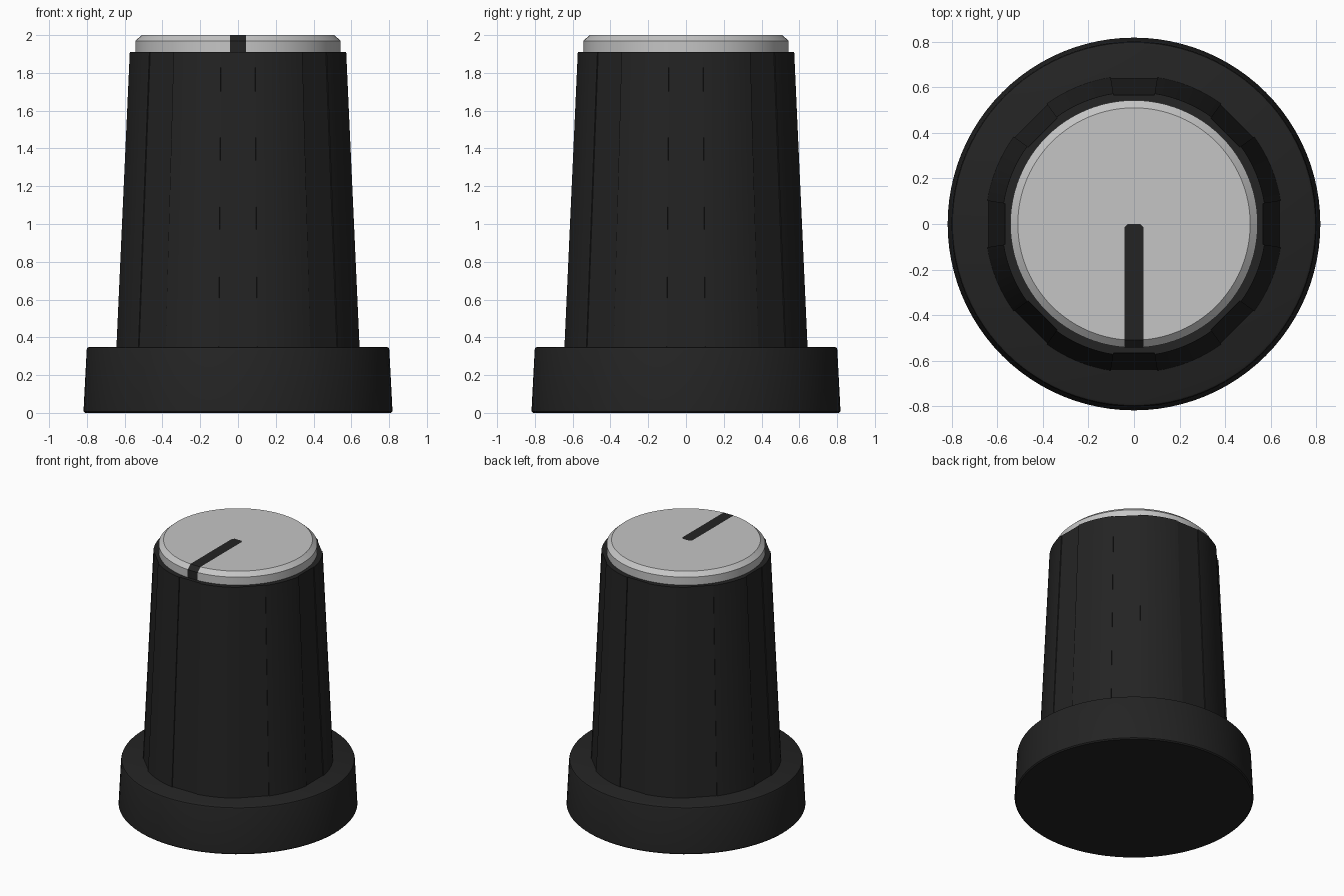
import bpy, bmesh, math
from mathutils import Vector

cube = bpy.data.objects.get("Cube")
if cube:
    bpy.data.objects.remove(cube, do_unlink=True)


def material(name, rgb):
    m = bpy.data.materials.new(name)
    m.use_nodes = True
    color = (*rgb, 1.0)
    m.diffuse_color = color
    m.node_tree.nodes["Principled BSDF"].inputs["Base Color"].default_value = color
    return m


BLACK = material("matte black", (0.017, 0.017, 0.017))
SILVER = material("light grey", (0.56, 0.56, 0.56))


def loft(bm, rings):
    """Join closed rings of points into a capped solid."""
    loops = [[bm.verts.new(p) for p in ring] for ring in rings]
    n = len(loops[0])
    for low, high in zip(loops, loops[1:]):
        for i in range(n):
            j = (i + 1) % n
            bm.faces.new((low[i], low[j], high[j], high[i]))
    bm.faces.new(loops[0][::-1])
    bm.faces.new(loops[-1])


def circle(r, z, n=96):
    return [(r * math.cos(2 * math.pi * i / n), r * math.sin(2 * math.pi * i / n), z)
            for i in range(n)]


def finish(bm, name, mats, angle):
    mesh = bpy.data.meshes.new(name)
    bm.to_mesh(mesh)
    bm.free()
    obj = bpy.data.objects.new(name, mesh)
    bpy.context.collection.objects.link(obj)
    for m in mats:
        mesh.materials.append(m)
    bpy.ops.object.select_all(action="DESELECT")
    obj.select_set(True)
    bpy.context.view_layer.objects.active = obj
    bpy.ops.object.shade_smooth_by_angle(angle=math.radians(angle))
    return obj


# Flared base skirt with softened edges
bm = bmesh.new()
loft(bm, [circle(r, z) for r, z in
          ((0.81, 0.0), (0.818, 0.008), (0.801, 0.335), (0.797, 0.345), (0.787, 0.35))])
finish(bm, "base_skirt", [BLACK], 30)


# Tapered grip with eight shallow flats
def grip_ring(r, flat, z):
    pts = []
    for k in range(8):
        mid = k * math.pi / 4
        for deg in (-9, 9):          # flat, slightly recessed
            a = math.radians(deg)
            d = flat / math.cos(a)
            pts.append((d * math.cos(mid + a), d * math.sin(mid + a), z))
        for s in range(9):           # rounded section up to the next flat
            a = mid + math.radians(9 + 27 * s / 8)
            pts.append((r * math.cos(a), r * math.sin(a), z))
    return pts


bm = bmesh.new()
loft(bm, [grip_ring(0.652, 0.639, 0.34), grip_ring(0.580, 0.567, 1.91)])
finish(bm, "grip", [BLACK], 20)

# Chamfered cap; the pointer is cut into its faces
bm = bmesh.new()
loft(bm, [circle(r, z) for r, z in ((0.543, 1.9), (0.543, 1.97), (0.51, 2.0))])
W = 0.042
cuts = [((W, 0, 0), (1, 0, 0)), ((-W, 0, 0), (-1, 0, 0)), ((0, 0, 0), (0, 1, 0)),
        ((W, -0.014, 0), (1, 1, 0)), ((-W, -0.014, 0), (-1, 1, 0))]
for co, no in cuts:
    bmesh.ops.bisect_plane(bm, geom=bm.verts[:] + bm.edges[:] + bm.faces[:],
                           plane_co=co, plane_no=no)
for f in bm.faces:
    c = f.calc_center_median()
    inside = all((c - Vector(co)).dot(Vector(no)) < 0 for co, no in cuts)
    f.material_index = 1 if inside and f.normal.z > -0.5 else 0
finish(bm, "cap_with_pointer", [SILVER, BLACK], 25)
